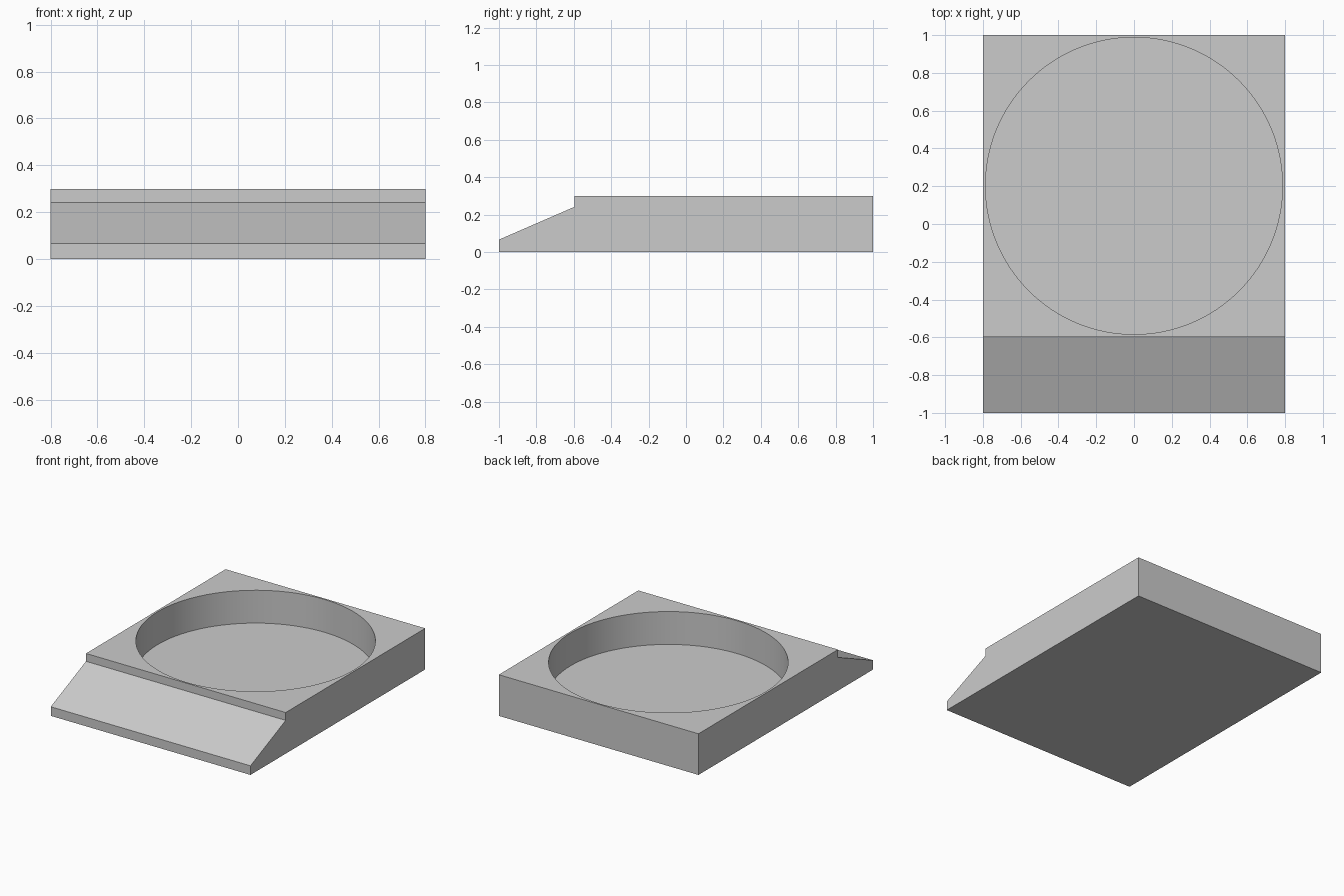
import bpy
import bmesh
import math

cube = bpy.data.objects.get("Cube")
if cube:
    bpy.data.objects.remove(cube, do_unlink=True)

HALF_W, TOP, STEP_Y = 0.8, 0.298, -0.597
POCKET_R, POCKET_Y, POCKET_FLOOR = 0.786, 0.202, 0.06

# Single grey material
grey = bpy.data.materials.new("plain grey")
grey.use_nodes = True
colour = (0.6, 0.6, 0.6, 1)
grey.diffuse_color = colour
grey.node_tree.nodes["Principled BSDF"].inputs["Base Color"].default_value = colour


def new_object(name, bm):
    bmesh.ops.recalc_face_normals(bm, faces=bm.faces)
    mesh = bpy.data.meshes.new(name)
    bm.to_mesh(mesh)
    bm.free()
    mesh.materials.append(grey)
    obj = bpy.data.objects.new(name, mesh)
    bpy.context.collection.objects.link(obj)
    return obj


# Base block: side profile with front ramp and small step, extruded across x
profile = [(-1, 0), (1, 0), (1, TOP), (STEP_Y, TOP), (STEP_Y, 0.241), (-1, 0.066)]
bm = bmesh.new()
side = bm.faces.new([bm.verts.new((-HALF_W, y, z)) for y, z in profile])
wide = bmesh.ops.extrude_face_region(bm, geom=[side])
bmesh.ops.translate(bm, vec=(2 * HALF_W, 0, 0),
                    verts=[v for v in wide["geom"] if isinstance(v, bmesh.types.BMVert)])
base = new_object("ramped_base", bm)

# Round pocket cutter
bm = bmesh.new()
bmesh.ops.create_cone(bm, cap_ends=True, segments=128, radius1=POCKET_R,
                      radius2=POCKET_R, depth=1)
bmesh.ops.translate(bm, vec=(0, POCKET_Y, POCKET_FLOOR + 0.5), verts=bm.verts)
cutter = new_object("pocket_cutter", bm)

# Cut the pocket, then drop the cutter
cut = base.modifiers.new("round_pocket", 'BOOLEAN')
cut.operation = 'DIFFERENCE'
cut.solver = 'EXACT'
cut.object = cutter
bpy.ops.object.select_all(action='DESELECT')
base.select_set(True)
bpy.context.view_layer.objects.active = base
bpy.ops.object.modifier_apply(modifier=cut.name)
bpy.data.objects.remove(cutter, do_unlink=True)

# Smooth pocket wall, sharp edges elsewhere
bpy.ops.object.shade_smooth_by_angle(angle=math.radians(20))
